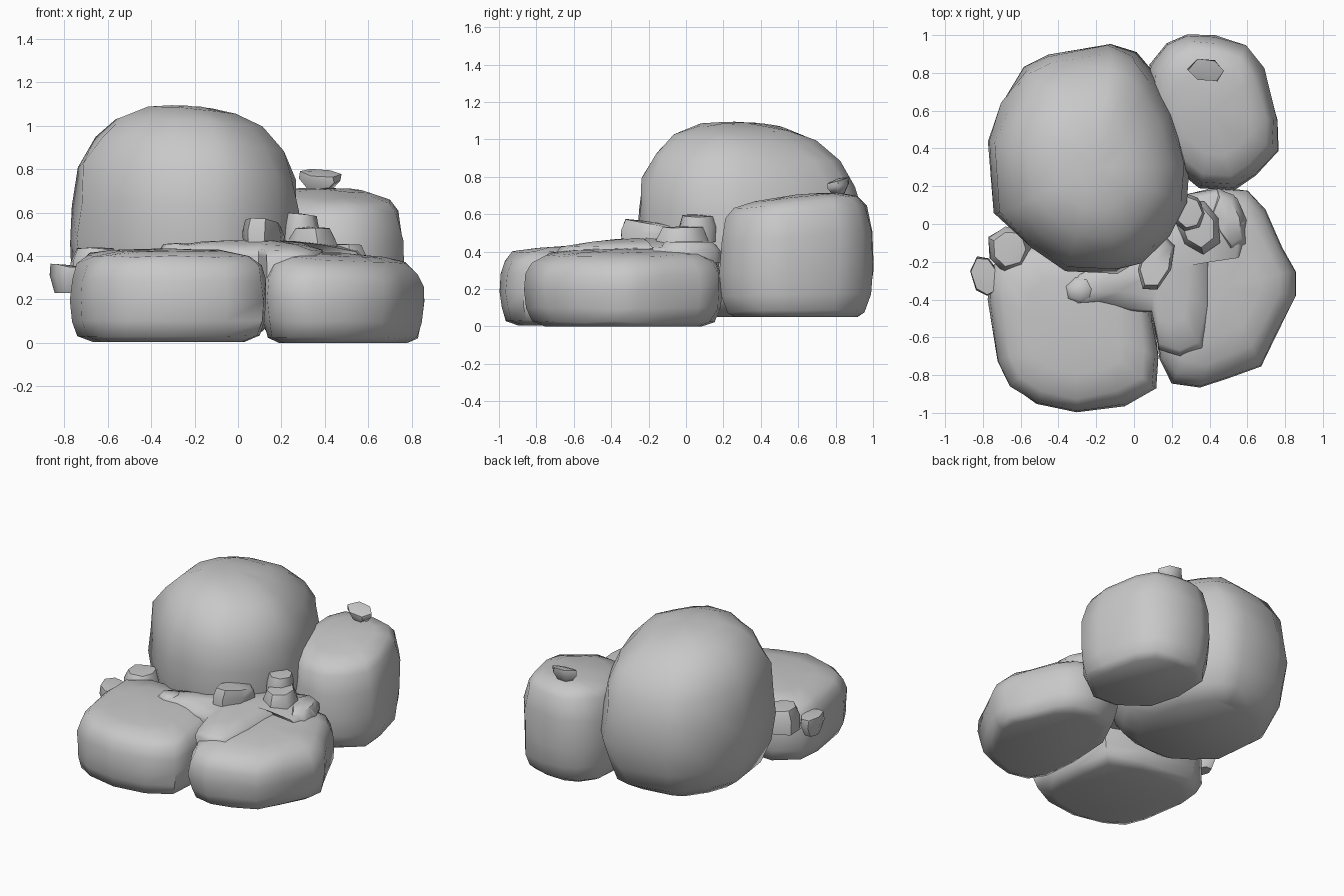
import bpy, bmesh, math, random
from mathutils import Vector

if "Cube" in bpy.data.objects:
    bpy.data.objects.remove(bpy.data.objects["Cube"])

random.seed(4)
stone = bpy.data.materials.new("stone grey")
stone.diffuse_color = (0.58, 0.58, 0.58, 1)
stone.use_nodes = True
stone.node_tree.nodes["Principled BSDF"].inputs["Base Color"].default_value = stone.diffuse_color


def loft(name, outline, profile, tilt=(0, 0), jitter=0.0, angle=55, shift=(0, 0)):
    """Rings of a plan outline, scaled by (height, scale) pairs, capped at both ends.
    tilt slopes the top, shift slides the upper rings sideways."""
    xs, ys = [p[0] for p in outline], [p[1] for p in outline]
    cx, cy = (min(xs) + max(xs)) / 2, (min(ys) + max(ys)) / 2
    z0, z1 = profile[0][0], profile[-1][0]
    bm = bmesh.new()
    rings = []
    for z, s in profile:
        ring = []
        t = (z - z0) / (z1 - z0)
        for x, y in outline:
            dx, dy = (x - cx) * s, (y - cy) * s
            j = Vector([random.uniform(-jitter, jitter) * s for _ in range(3)])
            if z == z0:
                j.z = 0
            h = z + t * (tilt[0] * dx + tilt[1] * dy)
            p = Vector((cx + dx + t ** 3 * shift[0], cy + dy + t ** 3 * shift[1], h))
            ring.append(bm.verts.new(p + j))
        rings.append(ring)
    n = len(outline)
    for a, b in zip(rings, rings[1:]):
        for i in range(n):
            bm.faces.new((a[i], a[(i + 1) % n], b[(i + 1) % n], b[i]))
    bm.faces.new(rings[0])
    top = bm.verts.new((cx + shift[0], cy + shift[1], z1 + 0.005))
    for i in range(n):
        bm.faces.new((rings[-1][i], rings[-1][(i + 1) % n], top))
    bmesh.ops.recalc_face_normals(bm, faces=bm.faces)
    me = bpy.data.meshes.new(name)
    bm.to_mesh(me)
    bm.free()
    me.materials.append(stone)
    ob = bpy.data.objects.new(name, me)
    bpy.context.collection.objects.link(ob)
    bpy.ops.object.select_all(action='DESELECT')
    ob.select_set(True)
    bpy.context.view_layer.objects.active = ob
    bpy.ops.object.shade_smooth_by_angle(angle=math.radians(angle))
    return ob


def pebble(name, x, y, z0, z1, rx, ry, turn=0, low=1.0, high=0.75, sides=7, tilt=(0, 0)):
    """Small chipped stone: an uneven polygon with three rings."""
    pts = []
    c, s = math.cos(math.radians(turn)), math.sin(math.radians(turn))
    for i in range(sides):
        a = math.tau * i / sides
        r = random.uniform(0.88, 1.08)
        u, v = rx * r * math.cos(a), ry * r * math.sin(a)
        pts.append((x + u * c - v * s, y + u * s + v * c))
    return loft(name, pts, [(z0, low), (z0 + 0.6 * (z1 - z0), 1), (z1, high)], tilt, 0.005)


# Large boulder, back left
loft("large_boulder",
     [(-.775, .45), (-.70, .65), (-.58, .83), (-.46, .89), (-.13, .95), (0, .90), (.10, .78),
      (.20, .60), (.28, .33), (.28, .12), (.18, -.05), (.05, -.20), (-.10, -.25), (-.38, -.24),
      (-.55, -.12), (-.74, .05)],
     [(.05, .66), (.13, .84), (.27, .96), (.45, 1), (.62, .99), (.78, .94), (.91, .82),
      (1.01, .63), (1.065, .40), (1.085, .18)], (-.09, -.05), 0.014, shift=(.03, -.04))

# Medium boulder, back right
loft("medium_boulder",
     [(.28, 1), (.43, .995), (.60, .95), (.69, .82), (.765, .55), (.765, .38), (.65, .26),
      (.53, .18), (.35, .19), (.14, .35), (.07, .60), (.09, .84), (.18, .95)],
     [(.05, .80), (.08, .91), (.17, .97), (.30, 1), (.48, .99), (.61, .92), (.665, .80),
      (.69, .55), (.70, .25)], (0, .11), 0.008)

# Flat boulder, front left
loft("front_left_boulder",
     [(-.77, -.40), (-.72, -.73), (-.66, -.86), (-.52, -.95), (-.30, -1), (-.05, -.96),
      (.12, -.87), (.13, -.70), (.10, -.47), (.05, -.22), (-.20, -.12), (-.60, -.10),
      (-.76, -.22)],
     [(.005, .78), (.03, .93), (.10, .98), (.19, 1), (.29, .985), (.36, .94), (.405, .83),
      (.425, .55), (.43, .25)], (0, .02), 0.007)

# Flat boulder, front right
loft("front_right_boulder",
     [(.13, -.72), (.20, -.84), (.35, -.87), (.50, -.82), (.67, -.75), (.76, -.57),
      (.86, -.38), (.86, -.25), (.79, -.12), (.70, .08), (.60, .18), (.45, .20), (.25, .15),
      (.12, -.10), (.10, -.45)],
     [(0, .78), (.025, .91), (.10, .97), (.20, 1), (.28, .985), (.345, .91), (.385, .76),
      (.405, .5), (.41, .25)], (-.07, .02), 0.007)

# Rubble bed filling the gap between the boulders
loft("rubble_bed",
     [(-.30, -.27), (-.36, -.35), (-.33, -.43), (-.20, -.42), (-.03, -.46), (.09, -.47),
      (.13, -.66), (.25, -.70), (.36, -.66), (.40, -.45), (.41, -.17), (.57, -.17),
      (.60, .02), (.55, .14), (.45, .19), (.25, .15), (.05, -.10)],
     [(.22, .93), (.40, 1), (.435, .93), (.46, .6), (.47, .3)], (-.03, .02), 0.006)

# Loose stones on the bed and on the left boulder
pebble("left_slab", -.66, -.13, .28, .435, .12, .13)
pebble("left_chip", -.79, -.28, .23, .355, .075, .12, 15, .65, .9, 7, (-.1, 0))
pebble("small_chip", -.28, -.35, .38, .455, .085, .08, 10)
pebble("tall_chip", .115, -.21, .42, .555, .09, .16, -20, .95, .85, 7, (-.1, -.12))
pebble("stacked_stone_low", .34, -.01, .36, .53, .12, .15, 20)
pebble("stacked_stone_high", .29, .06, .45, .59, .09, .11, 0, 1, .85, 7, (-.1, 0))
pebble("side_stone", .50, .02, .34, .45, .09, .17, 12)

# Single chip resting on the medium boulder, leaning and wider at its top
pebble("top_chip", .385, .815, .71, .785, .10, .065, 0, .6, 1, 6, (-.08, .3))
